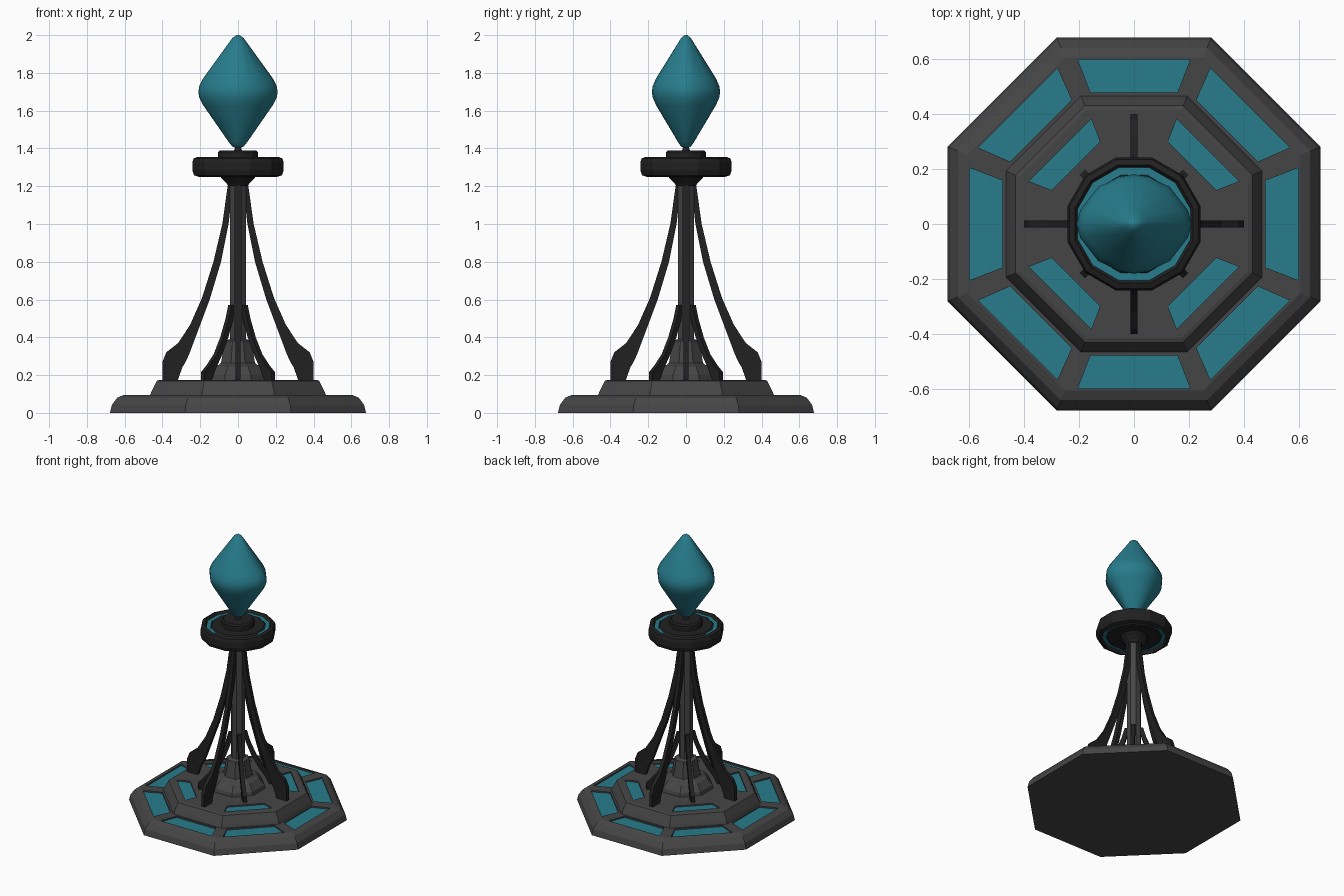
import bpy, bmesh
from math import pi, cos, sin, radians
from mathutils import Matrix

if "Cube" in bpy.data.objects:
    bpy.data.objects.remove(bpy.data.objects["Cube"])


def material(name, rgb):
    m = bpy.data.materials.new(name)
    m.diffuse_color = (*rgb, 1)
    m.use_nodes = True
    m.node_tree.nodes["Principled BSDF"].inputs["Base Color"].default_value = m.diffuse_color
    return m


TEAL = material("teal", (0.02, 0.2, 0.26))
STONE = material("dark_grey", (0.06, 0.06, 0.06))
IRON = material("near_black", (0.015, 0.015, 0.015))


def finish(bm, name, mat, smooth=None):
    bmesh.ops.remove_doubles(bm, verts=bm.verts, dist=1e-5)
    bmesh.ops.recalc_face_normals(bm, faces=bm.faces)
    me = bpy.data.meshes.new(name)
    bm.to_mesh(me)
    bm.free()
    ob = bpy.data.objects.new(name, me)
    bpy.context.collection.objects.link(ob)
    me.materials.append(mat)
    if smooth:
        activate(ob)
        bpy.ops.object.shade_smooth_by_angle(angle=radians(smooth))
    return ob


def activate(ob):
    bpy.ops.object.select_all(action='DESELECT')
    ob.select_set(True)
    bpy.context.view_layer.objects.active = ob


def lathe(name, profile, n, mat, closed=False, smooth=None, outline=None):
    """Sweep (apothem, z) points round z with flats on the axes, or along a given outline."""
    if outline is None:
        k = 1 / cos(pi / n)
        outline = [(k * cos((i + .5) * 2 * pi / n), k * sin((i + .5) * 2 * pi / n)) for i in range(n)]
    n = len(outline)
    bm = bmesh.new()
    rings = [[bm.verts.new((r * x, r * y, z)) for x, y in outline] for r, z in profile]
    pairs = list(zip(rings, rings[1:]))
    if closed:
        pairs.append((rings[-1], rings[0]))
    else:
        bm.faces.new(rings[0])
        bm.faces.new(rings[-1])
    for a, b in pairs:
        for i in range(n):
            j = (i + 1) % n
            bm.faces.new((a[i], a[j], b[j], b[i]))
    return finish(bm, name, mat, smooth)


def extrude(name, pts, vec, mat, rot):
    """Extrude a flat polygon by a vector, then turn it round z."""
    bm = bmesh.new()
    f = bm.faces.new([bm.verts.new(p) for p in pts])
    out = bmesh.ops.extrude_face_region(bm, geom=[f])
    bmesh.ops.translate(bm, vec=vec, verts=[v for v in out['geom'] if isinstance(v, bmesh.types.BMVert)])
    bmesh.ops.transform(bm, matrix=Matrix.Rotation(rot, 4, 'Z'), verts=bm.verts)
    return finish(bm, name, mat)


# octagonal two-tier base
lower = lathe("base_lower", [(.678, 0), (.668, .042), (.64, .08), (.605, .095), (.3, .095), (.3, 0)],
              8, STONE, closed=False)
upper = lathe("base_upper", [(.465, .05), (.465, .095), (.455, .12), (.43, .17), (.415, .175)], 8, STONE)
# solid underside for the lower tier
bpy.data.objects.remove(lower)
lower = lathe("base_lower", [(.678, 0), (.668, .042), (.64, .08), (.605, .095)], 8, STONE)


# recessed inlay panels
def inlays(name, base, top, r0, w0, r1, w1, angles, depth=.012):
    pts = [(r0, -w0), (r1, -w1), (r1, w1), (r0, w0)]
    for i, a in enumerate(angles):
        cutter = extrude("cutter", [(x, y, top - depth) for x, y in pts], (0, 0, .05), STONE, a)
        cutter.hide_render = True
        mod = base.modifiers.new("recess", 'BOOLEAN')
        mod.operation, mod.solver, mod.object = 'DIFFERENCE', 'EXACT', cutter
        activate(base)
        bpy.ops.object.modifier_apply(modifier=mod.name)
        bpy.data.objects.remove(cutter)
        extrude(f"{name}_{i}", [(x, y, top - depth - .002) for x, y in pts], (0, 0, .004), TEAL, a)


inlays("outer_inlay", lower, .095, .478, .158, .597, .204, [i * pi / 4 for i in range(8)])
inlays("inner_inlay", upper, .175, .298, .124, .38, .16, [pi / 4 + i * pi / 2 for i in range(4)])

# stepped pedestal and central column
lathe("pedestal", [(.17, .17), (.165, .2), (.13, .245), (.1, .255), (.09, .265), (.07, .38), (.045, .39)], 8, STONE)
lathe("column", [(.043, .3), (.043, 1.21)], 8, STONE)

# curved buttress fins: (radius, z) outlines
large = [(.40, .17), (.40, .27), (.38, .32), (.317, .37), (.254, .465), (.19, .61), (.13, .8), (.083, 1.0),
         (.052, 1.22), (.025, 1.22), (.05, 1.0), (.09, .8), (.15, .6), (.225, .4), (.255, .32), (.272, .28),
         (.295, .24), (.32, .17)]
small = [(.265, .17), (.265, .215), (.225, .25), (.17, .31), (.12, .4), (.08, .5), (.06, .57), (.03, .57),
         (.055, .48), (.085, .4), (.13, .31), (.175, .24), (.21, .17)]
for kind, outline, start in (("large", large, 0), ("small", small, pi / 4)):
    for i in range(4):
        extrude(f"{kind}_fin_{i}", [(r, -.013, z) for r, z in outline], (0, .026, 0), IRON, start + i * pi / 2)

# crown: collar, rim, teal ring, inner disc, hub
lathe("crown_collar", [(.05, 1.2), (.06, 1.215), (.09, 1.245), (.09, 1.27)], 12, IRON)
lathe("crown_rim", [(.215, 1.355), (.235, 1.347), (.242, 1.325), (.242, 1.285), (.233, 1.258), (.21, 1.25),
                    (.205, 1.265), (.205, 1.34)], 12, IRON, closed=True)
lathe("crown_teal_ring", [(.17, 1.27), (.208, 1.27), (.208, 1.338), (.17, 1.338)], 12, TEAL, closed=True)
lathe("crown_disc", [(.17, 1.26), (.178, 1.268), (.178, 1.338), (.17, 1.345)], 12, IRON)
lathe("crown_hub", [(.105, 1.33), (.105, 1.38), (.095, 1.39), (.02, 1.39), (.012, 1.42)], 12, IRON)

# crystal with softened edges
section = [(1, 0), (.93, .24), (.62, .64), (.25, .82), (0, .86), (-.25, .82), (-.62, .64), (-.93, .24)]
section += [(-x, -y) for x, y in section]
section = section[:8] + section[8:]
lathe("crystal", [(.008, 1.4), (.03, 1.41), (.05, 1.435), (.185, 1.63), (.205, 1.67), (.21, 1.7), (.205, 1.73),
                  (.185, 1.77), (.055, 1.95), (.03, 1.985), (.008, 2.0)], 16, TEAL, smooth=60, outline=section)
